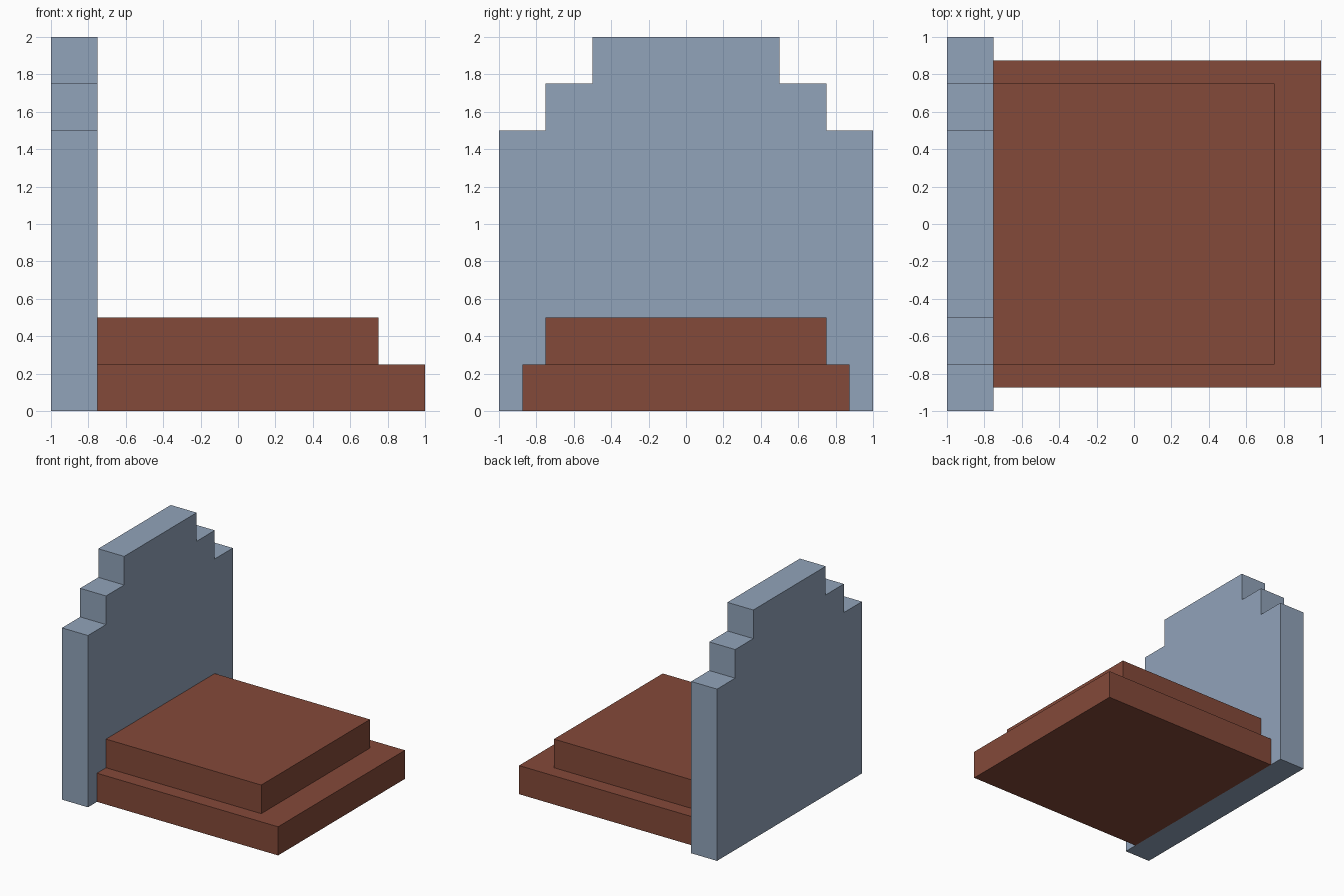
import bpy
import bmesh

if "Cube" in bpy.data.objects:
    bpy.data.objects.remove(bpy.data.objects["Cube"])


def material(name, rgb):
    m = bpy.data.materials.new(name)
    m.diffuse_color = (*rgb, 1.0)
    m.use_nodes = True
    m.node_tree.nodes["Principled BSDF"].inputs["Base Color"].default_value = m.diffuse_color
    return m


def extrude_x(name, half_profile, x0, x1, mat):
    """Mirror a (y, z) half profile across y = 0 and extrude it along x."""
    outline = half_profile + [(-y, z) for y, z in reversed(half_profile)]
    bm = bmesh.new()
    face = bm.faces.new([bm.verts.new((x0, y, z)) for y, z in outline])
    ext = bmesh.ops.extrude_face_region(bm, geom=[face])
    moved = [v for v in ext["geom"] if isinstance(v, bmesh.types.BMVert)]
    bmesh.ops.translate(bm, verts=moved, vec=(x1 - x0, 0, 0))
    bmesh.ops.recalc_face_normals(bm, faces=bm.faces)
    mesh = bpy.data.meshes.new(name)
    bm.to_mesh(mesh)
    bm.free()
    mesh.materials.append(mat)
    obj = bpy.data.objects.new(name, mesh)
    bpy.context.collection.objects.link(obj)
    return obj


stone = material("blue_grey_stone", (0.285, 0.367, 0.491))
earth = material("brown_earth", (0.231, 0.067, 0.041))

# Upright slab with a stepped top
extrude_x("headstone",
          [(1, 0), (1, 1.5), (0.75, 1.5), (0.75, 1.75), (0.5, 1.75), (0.5, 2)],
          -1, -0.75, stone)

# Two stacked tiers in front of the slab
extrude_x("lower_tier", [(0.875, 0), (0.875, 0.25)], -0.75, 1, earth)
extrude_x("upper_tier", [(0.75, 0.25), (0.75, 0.5)], -0.75, 0.75, earth)
